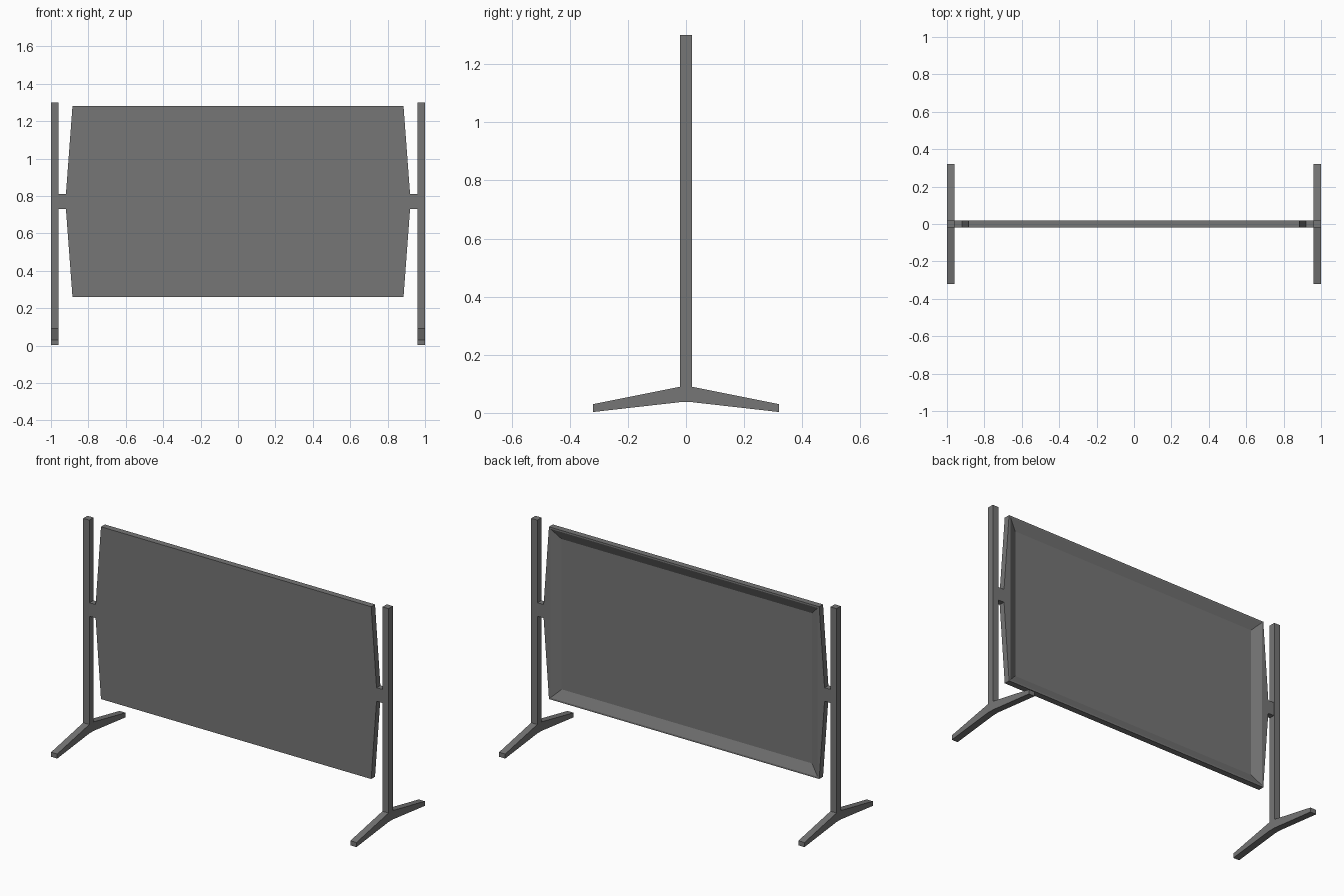
import bpy, bmesh
from mathutils import Vector

cube = bpy.data.objects.get("Cube")
if cube:
    bpy.data.objects.remove(cube)

grey = bpy.data.materials.new("dark grey")
grey.use_nodes = True
colour = (0.18, 0.18, 0.18, 1)
grey.diffuse_color = colour
grey.node_tree.nodes["Principled BSDF"].inputs["Base Color"].default_value = colour


def finish(name, bm):
    bmesh.ops.recalc_face_normals(bm, faces=bm.faces)
    mesh = bpy.data.meshes.new(name)
    bm.to_mesh(mesh)
    bm.free()
    mesh.materials.append(grey)
    obj = bpy.data.objects.new(name, mesh)
    bpy.context.collection.objects.link(obj)
    return obj


def prism(name, outline, offset):
    """Extrude a closed outline of 3D points along an offset."""
    bm = bmesh.new()
    face = bm.faces.new([bm.verts.new(p) for p in outline])
    side = bmesh.ops.extrude_face_region(bm, geom=[face])["geom"]
    verts = [v for v in side if isinstance(v, bmesh.types.BMVert)]
    bmesh.ops.translate(bm, vec=Vector(offset), verts=verts)
    return finish(name, bm)


# Stand: post and two splayed feet in one profile, with a pivot to the board
half = [(0.02, 1.30), (0.02, 0.09), (0.32, 0.03), (0.32, 0.003), (0.02, 0.037)]
profile = half + [(-y, z) for y, z in reversed(half)]
for side, s in (("left", 1), ("right", -1)):
    prism(side + "_stand", [(s * 0.96, y, z) for y, z in profile], (s * 0.04, 0, 0))
    pivot = [(s * 0.915, y, z) for y, z in
             ((-0.018, 0.73), (0.018, 0.73), (0.018, 0.81), (-0.018, 0.81))]
    prism(side + "_pivot", pivot, (s * 0.05, 0, 0))

# Board: flat front, pointed ends, back hollowed out with sloping sides
T, MID, H = 0.018, 0.77, 0.51
bm = bmesh.new()
right_edge = [(0.885, -H), (0.92, -0.04), (0.92, 0.04), (0.885, H)]
outline = right_edge + [(-x, z) for x, z in reversed(right_edge)]
front = [bm.verts.new((x, -T, MID + z)) for x, z in outline]
back = [bm.verts.new((x, T, MID + z)) for x, z in outline]
bm.faces.new(front)
for i in range(len(outline)):
    j = (i + 1) % len(outline)
    bm.faces.new((front[i], front[j], back[j], back[i]))


def rectangle(x, z, y):
    return [bm.verts.new((a * x, y, MID + b * z))
            for a, b in ((1, -1), (1, 1), (-1, 1), (-1, -1))]


rim = rectangle(0.875, 0.50, T)
floor = rectangle(0.82, 0.445, -0.008)
bm.faces.new(back[0:4] + [rim[1], rim[0]])
bm.faces.new(back[4:8] + [rim[3], rim[2]])
bm.faces.new((back[3], back[4], rim[2], rim[1]))
bm.faces.new((back[7], back[0], rim[0], rim[3]))
for i in range(4):
    j = (i + 1) % 4
    bm.faces.new((rim[i], rim[j], floor[j], floor[i]))
bm.faces.new(floor)
finish("board", bm)
